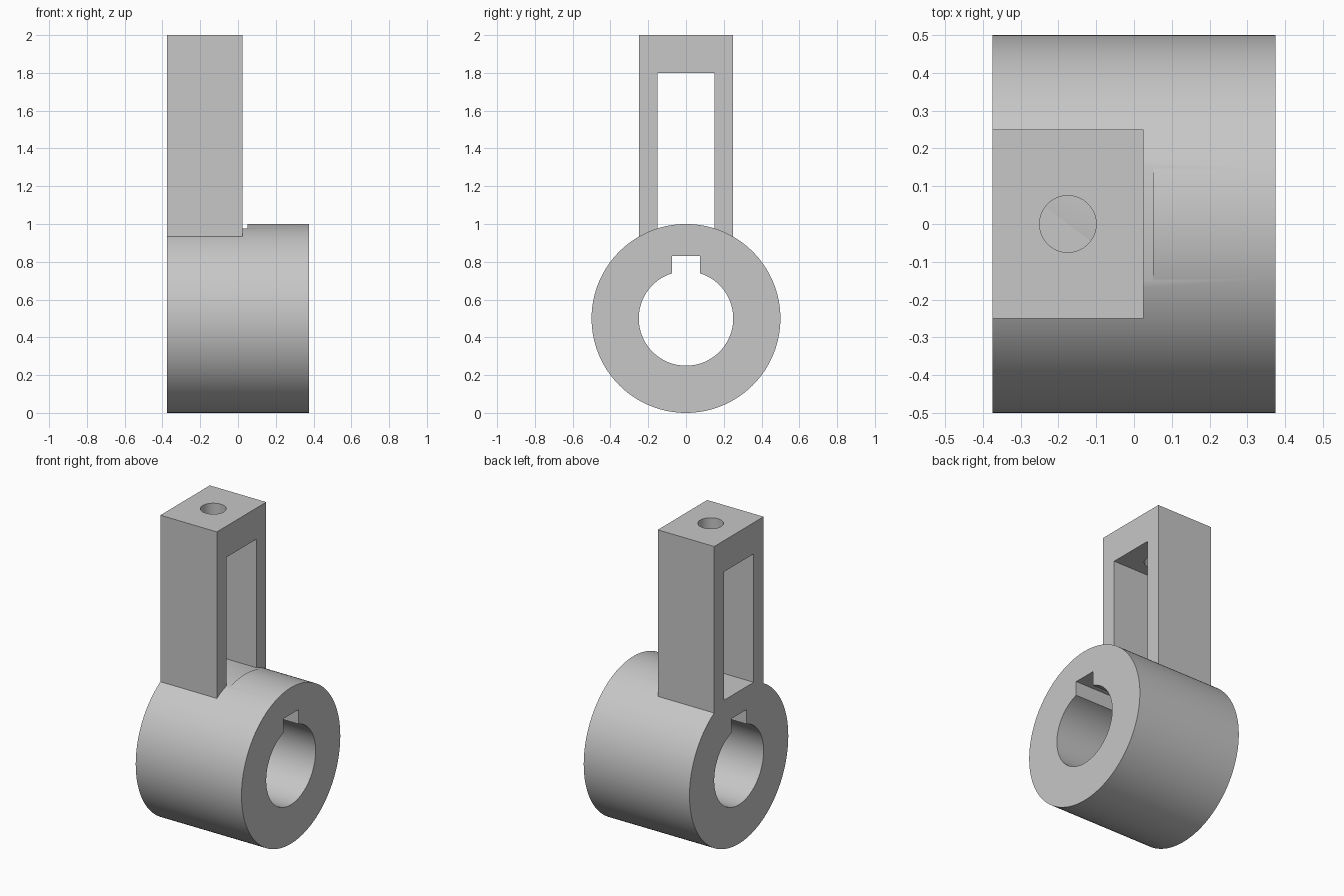
import bpy
import math

default = bpy.data.objects.get("Cube")
if default:
    bpy.data.objects.remove(default, do_unlink=True)

# Single plain grey metal
metal = bpy.data.materials.new("grey_metal")
metal.use_nodes = True
grey = (0.57, 0.57, 0.57, 1)
metal.diffuse_color = grey
metal.node_tree.nodes["Principled BSDF"].inputs["Base Color"].default_value = grey


def finish(name):
    obj = bpy.context.object
    obj.name = name
    obj.data.materials.append(metal)
    return obj


def box(name, low, high):
    centre = [(a + b) / 2 for a, b in zip(low, high)]
    bpy.ops.mesh.primitive_cube_add(size=1, location=centre)
    bpy.context.object.scale = [b - a for a, b in zip(low, high)]
    bpy.ops.object.transform_apply(location=True, rotation=True, scale=True)
    return finish(name)


def cylinder(name, radius, depth, centre, along_x=False, sides=128):
    turn = (0, math.pi / 2, 0) if along_x else (0, 0, 0)
    bpy.ops.mesh.primitive_cylinder_add(vertices=sides, radius=radius, depth=depth,
                                        location=centre, rotation=turn)
    bpy.ops.object.transform_apply(location=True, rotation=True, scale=True)
    return finish(name)


def combine(body, tool, operation):
    mod = body.modifiers.new(tool.name, "BOOLEAN")
    mod.operation = operation
    mod.solver = "EXACT"
    mod.object = tool
    bpy.context.view_layer.objects.active = body
    bpy.ops.object.modifier_apply(modifier=mod.name)
    bpy.data.objects.remove(tool, do_unlink=True)


half = 0.375            # half the hub length
axis = (0, 0, 0.5)      # hub centre
slot_floor = 0.5 + math.sqrt(0.5 ** 2 - 0.15 ** 2)

# Hub with the upright arm joined on
body = cylinder("slotted_arm_hub", 0.5, 2 * half, axis, along_x=True)
combine(body, box("arm", (-half, -0.25, 0.6), (0.025, 0.25, 2)), "UNION")

# Arm slot, running slightly into the hub behind the arm
combine(body, box("slot", (-0.5, -0.15, slot_floor), (0.05, 0.15, 1.8)), "DIFFERENCE")

# Shaft bore and keyway
combine(body, cylinder("bore", 0.25, 1, axis, along_x=True), "DIFFERENCE")
combine(body, box("keyway", (-0.5, -0.075, 0.55), (0.5, 0.075, 0.83)), "DIFFERENCE")

# Bolt hole through the arm's top
combine(body, cylinder("bolt_hole", 0.075, 0.6, (-0.175, 0, 1.9), sides=64), "DIFFERENCE")

# Smooth round walls, crisp edges
bpy.ops.object.select_all(action="DESELECT")
body.select_set(True)
bpy.context.view_layer.objects.active = body
bpy.ops.object.shade_smooth_by_angle(angle=math.radians(30))
